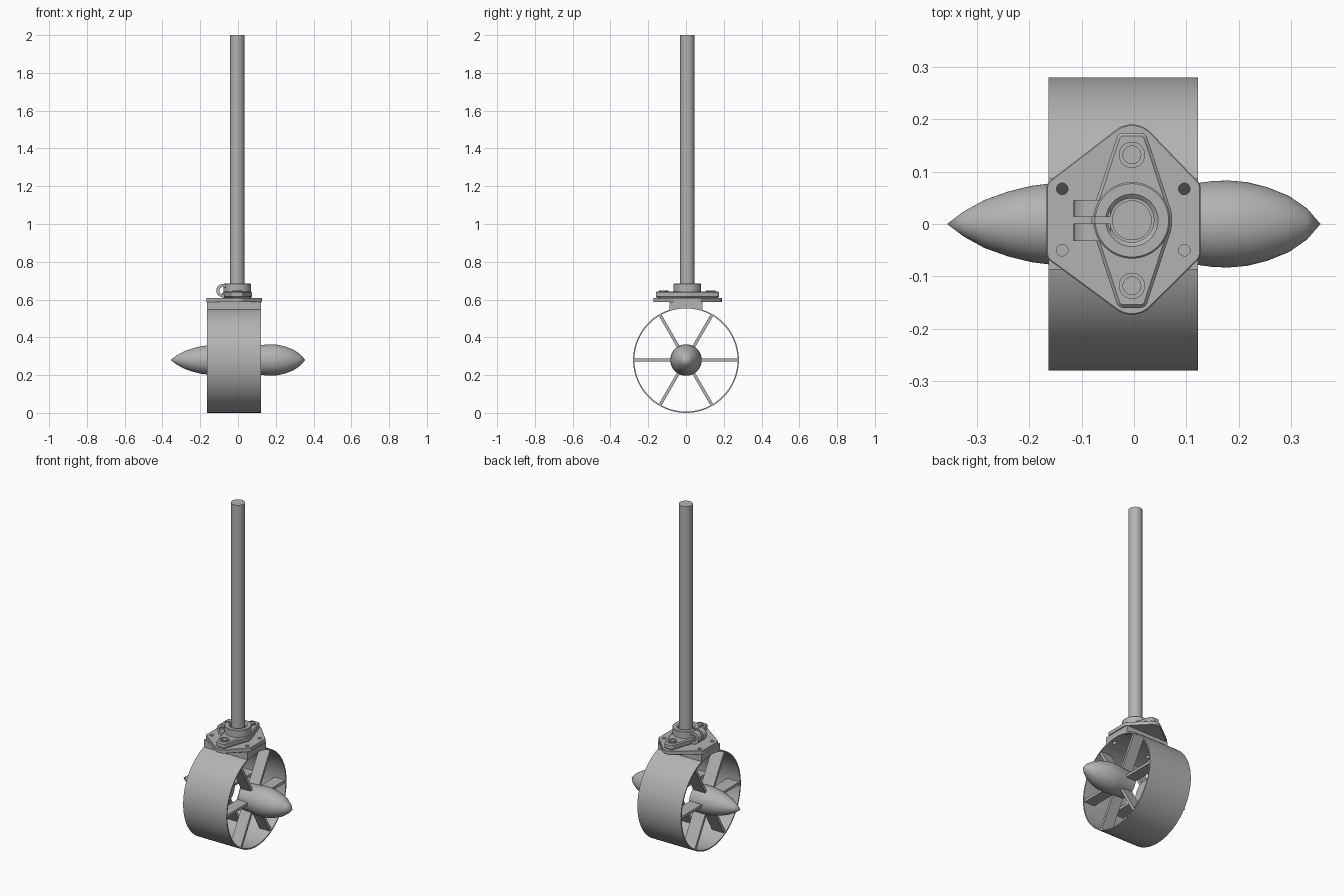
import bpy, bmesh, math
from mathutils import Matrix, Vector, geometry

cube = bpy.data.objects.get("Cube")
if cube:
    bpy.data.objects.remove(cube, do_unlink=True)

grey = bpy.data.materials.new("plain grey")
grey.use_nodes = True
grey.diffuse_color = (0.45, 0.45, 0.45, 1)
grey.node_tree.nodes["Principled BSDF"].inputs["Base Color"].default_value = (0.45, 0.45, 0.45, 1)

AXIS_Z = 0.28            # height of the duct axis
PX, PY = -0.004, 0.007   # shaft position


def finish(name, bm):
    bmesh.ops.remove_doubles(bm, verts=bm.verts, dist=1e-5)
    bmesh.ops.recalc_face_normals(bm, faces=bm.faces)
    mesh = bpy.data.meshes.new(name)
    bm.to_mesh(mesh)
    bm.free()
    obj = bpy.data.objects.new(name, mesh)
    bpy.context.collection.objects.link(obj)
    mesh.materials.append(grey)
    return obj


def lathe(name, profile, matrix, closed=False, steps=72):
    """Spin (radius, height) points around z, then place by matrix."""
    bm = bmesh.new()
    verts = [bm.verts.new((r, 0, h)) for r, h in profile]
    pairs = list(zip(verts, verts[1:])) + ([(verts[-1], verts[0])] if closed else [])
    edges = [bm.edges.new(p) for p in pairs]
    bmesh.ops.spin(bm, geom=verts + edges, cent=(0, 0, 0), axis=(0, 0, 1),
                   angle=math.tau, steps=steps, use_merge=True)
    bm.transform(matrix)
    return finish(name, bm)


def rod(name, r, z0, z1, x, y):
    return lathe(name, [(0, z0), (r, z0), (r, z1), (0, z1)],
                 Matrix.Translation((x, y, 0)), steps=40)


def box(name, lo, hi):
    bm = bmesh.new()
    bmesh.ops.create_cube(bm, size=1)
    lo, hi = Vector(lo), Vector(hi)
    for v in bm.verts:
        v.co = (lo + hi) / 2 + v.co * (hi - lo)
    return finish(name, bm)


def hull_plate(name, circles, z0, z1, chamfer):
    """Plate whose outline wraps a set of (x, y, radius) circles."""
    pts = [(x + r * math.cos(math.tau * i / 64), y + r * math.sin(math.tau * i / 64))
           for x, y, r in circles for i in range(64)]
    outline = [pts[i] for i in geometry.convex_hull_2d(pts)]
    bm = bmesh.new()
    face = bm.faces.new([bm.verts.new((x, y, z0)) for x, y in outline])
    out = bmesh.ops.extrude_face_region(bm, geom=[face])
    bmesh.ops.translate(bm, verts=[v for v in out["geom"] if isinstance(v, bmesh.types.BMVert)],
                        vec=(0, 0, z1 - z0))
    obj = finish(name, bm)
    bev = obj.modifiers.new("chamfer", "BEVEL")
    bev.width, bev.segments, bev.angle_limit = chamfer, 1, math.radians(60)
    return obj


def cut(obj, cutters):
    for c in cutters:
        mod = obj.modifiers.new("cut", "BOOLEAN")
        mod.operation, mod.solver, mod.object = "DIFFERENCE", "EXACT", c
        c.hide_render = True
        c.hide_set(True)


along_x = Matrix.Translation((0, 0, AXIS_Z)) @ Matrix.Rotation(math.pi / 2, 4, "Y")
smooth = []

# Open duct ring
duct = lathe("duct", [(0.28, -0.163), (0.28, 0.122), (0.273, 0.122), (0.273, -0.163)],
             along_x, closed=True, steps=128)

# Pointed pods at both ends, with a gap between them
front_pod = lathe("long_pod", [(0, 0.05), (0.074, 0.05), (0.078, 0.12), (0.082, 0.15), (0.083, 0.18),
                               (0.08, 0.215), (0.07, 0.255), (0.054, 0.295), (0.03, 0.33), (0, 0.356)], along_x)
rear_pod = lathe("short_pod", [(0, -0.075), (0.078, -0.075), (0.078, -0.155), (0.073, -0.195),
                               (0.062, -0.24), (0.046, -0.285), (0.024, -0.325), (0, -0.357)], along_x)
smooth += [duct, front_pod, rear_pod]

# Six radial vanes on each pod
for label, x0, x1 in (("long", 0.05, 0.118), ("short", -0.158, -0.08)):
    for i in range(6):
        vane = box(f"{label}_pod_vane_{i + 1}", (x0, 0.065, -0.008), (x1, 0.276, 0.008))
        vane.data.transform(Matrix.Translation((0, 0, AXIS_Z)) @ Matrix.Rotation(i * math.pi / 3, 4, "X"))

# Saddle block on top of the duct, shaped underneath by the duct bore
saddle = box("saddle", (-0.163, -0.087, 0.535), (0.122, 0.087, 0.588))
bore = lathe("bore_cutter", [(0, -0.3), (0.276, -0.3), (0.276, 0.3), (0, 0.3)], along_x, steps=128)
cut(saddle, [bore])

# Mounting flange
flange = hull_plate("flange", [(PX, 0.14, 0.05), (PX, -0.123, 0.05)] +
                    [(x, y, 0.02) for x in (-0.147, 0.107) for y in (0.068, -0.055)],
                    0.586, 0.609, 0.002)
screw_holes = [rod("screw_hole_cutter", 0.011, 0.5, 0.65, x, y)
               for x in (-0.137, 0.096) for y in (0.067, -0.05)]
for part in (flange, saddle, duct):
    cut(part, screw_holes)

# Clamp base with two bolt bosses
base = hull_plate("clamp_base", [(x, y, 0.014) for x in (-0.02, 0.012) for y in (0.16, -0.146)] +
                  [(PX, PY, 0.077)], 0.609, 0.643, 0.006)
bolt_ys = (0.132, -0.118)
cut(base, [rod("bolt_hole_cutter", 0.022, 0.55, 0.7, PX, y) for y in bolt_ys])
for y in bolt_ys:
    smooth.append(lathe("bolt_boss", [(0.025, 0.609), (0.025, 0.648), (0.017, 0.648), (0.017, 0.609)],
                        Matrix.Translation((PX, y, 0)), closed=True, steps=40))

# Split collar gripping the shaft
slit = box("slit_cutter", (-0.2, 0.001, 0.64), (-0.03, 0.013, 0.75))
collar = lathe("collar", [(0.073, 0.609), (0.073, 0.682), (0.07, 0.685), (0.05, 0.685),
                          (0.042, 0.678), (0.042, 0.609)],
               Matrix.Translation((PX, PY, 0)), closed=True)
cut(collar, [slit])

# Clamp ears, pierced by the pinch bolt hole
along_y = Matrix.Translation((-0.08, 0, 0.647)) @ Matrix.Rotation(-math.pi / 2, 4, "X")
pinch = lathe("pinch_hole_cutter", [(0, -0.1), (0.019, -0.1), (0.019, 0.1), (0, 0.1)], along_y, steps=40)
for side, y0, y1 in (("left", 0.013, 0.046), ("right", -0.032, 0.001)):
    ear = lathe(f"{side}_clamp_ear", [(0, y0), (0.035, y0), (0.035, y1), (0, y1)], along_y, steps=48)
    neck = box(f"{side}_ear_neck", (-0.08, y0, 0.612), (-0.045, y1, 0.682))
    cut(ear, [pinch])
    cut(neck, [pinch])
    smooth.append(ear)

# Long shaft
shaft = rod("shaft", 0.038, 0.6, 2.0, PX, PY)
smooth += [collar, shaft]

for obj in bpy.context.selected_objects:
    obj.select_set(False)
for obj in smooth:
    obj.select_set(True)
bpy.context.view_layer.objects.active = shaft
bpy.ops.object.shade_smooth_by_angle(angle=math.radians(30))
